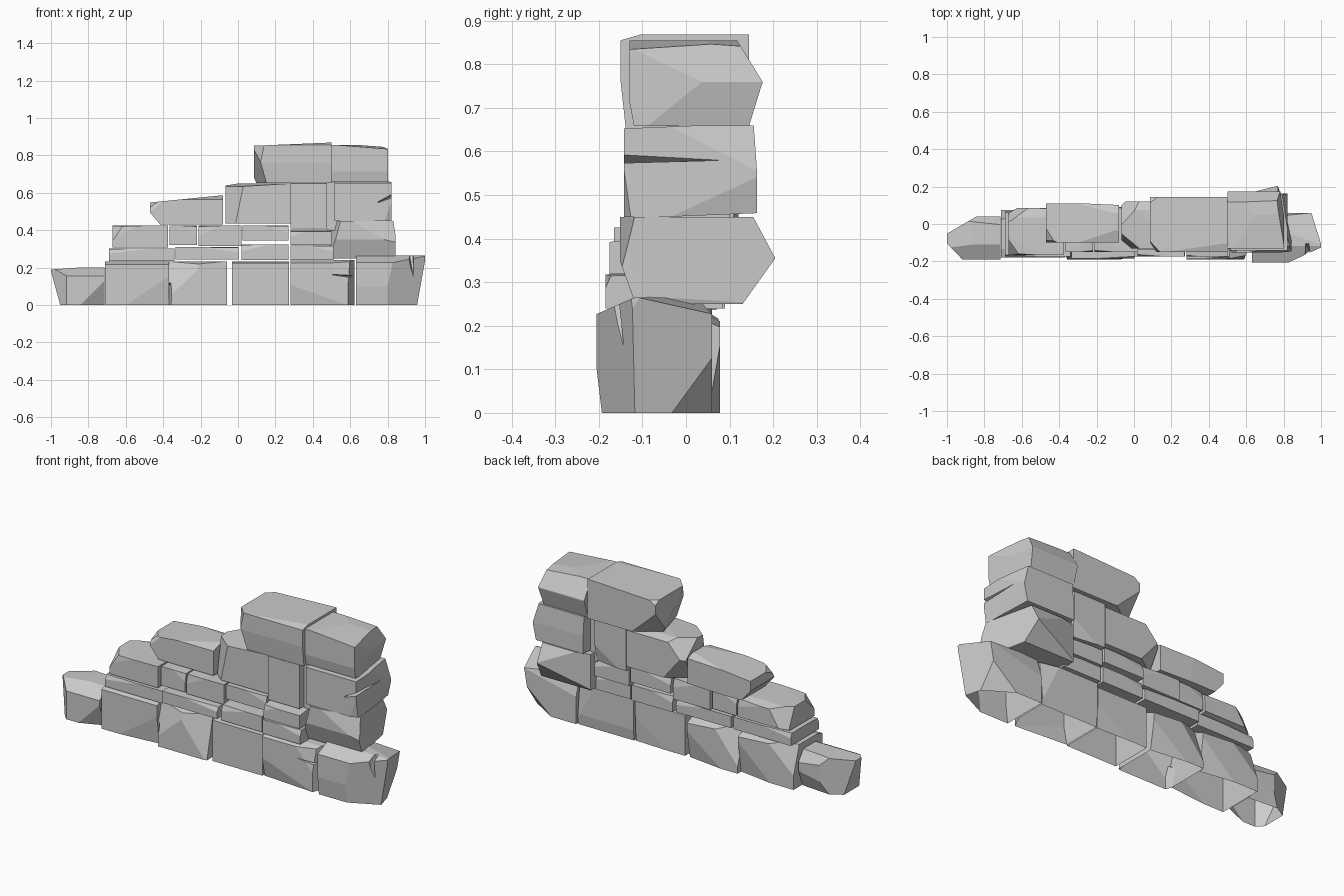
import bpy, bmesh
from mathutils import Vector

if "Cube" in bpy.data.objects:
    bpy.data.objects.remove(bpy.data.objects["Cube"])


def stone(name, xr, yr, zr, cuts=()):
    """Box chipped by planes (nx, ny, nz, d), given in the box's own -1..1 space."""
    bm = bmesh.new()
    bmesh.ops.create_cube(bm, size=2)
    for nx, ny, nz, d in cuts:
        n = Vector((nx, ny, nz))
        bmesh.ops.bisect_plane(
            bm, geom=bm.verts[:] + bm.edges[:] + bm.faces[:], dist=1e-5,
            plane_co=n * d / n.length_squared, plane_no=n, clear_outer=True)
        edges = [e for e in bm.edges if e.is_boundary]
        if edges:
            bmesh.ops.holes_fill(bm, edges=edges, sides=0)
    for v in bm.verts:
        v.co = Vector([(r[0] + r[1]) / 2 + c * (r[1] - r[0]) / 2
                       for c, r in zip(v.co, (xr, yr, zr))])
    bmesh.ops.recalc_face_normals(bm, faces=bm.faces[:])
    me = bpy.data.meshes.new(name)
    bm.to_mesh(me)
    bm.free()
    ob = bpy.data.objects.new(name, me)
    bpy.context.collection.objects.link(ob)
    return ob


def crack(ob, points):
    """Cut a wedge (hull of the points) out of a stone."""
    bm = bmesh.new()
    for p in points:
        bm.verts.new(p)
    bmesh.ops.convex_hull(bm, input=bm.verts[:])
    bmesh.ops.recalc_face_normals(bm, faces=bm.faces[:])
    me = bpy.data.meshes.new("crack_cutter")
    bm.to_mesh(me)
    bm.free()
    cutter = bpy.data.objects.new("crack_cutter", me)
    bpy.context.collection.objects.link(cutter)
    cutter.hide_render = True
    mod = ob.modifiers.new("crack", 'BOOLEAN')
    mod.operation = 'DIFFERENCE'
    mod.solver = 'EXACT'
    mod.object = cutter
    dg = bpy.context.evaluated_depsgraph_get()
    new = bpy.data.meshes.new_from_object(ob.evaluated_get(dg))
    ob.modifiers.clear()
    ob.data = new
    bpy.data.objects.remove(cutter)


TOP_FRONT = (0, -.35, 1, 1.22)   # worn upper front edge

# Large footing stones
base = []
base.append(stone("base_stone_far_left", (-1, -.715), (-.19, .04), (0, .2), [
    (-.62, -.48, 0, .74), (-.8, 1.1, 0, 1.02), (-1.8, 0, -.345, 1.52),
    (0, -.5, .8, .95), (-.1, 0, 1, 1.0), (.1, 1, -.35, 1.12), (.1, .8, .5, 1.1),
    (.5, -1, -.35, 1.4)]))
base.append(stone("base_stone_left", (-.71, -.37), (-.18, .075), (0, .232), [
    TOP_FRONT, (.12, -1, -.12, 1.08), (.2, 1, -.15, 1.12), (-.4, 1, .3, 1.3),
    (.1, .5, 1, 1.35)]))
s = stone("base_stone_mid_left", (-.37, -.06), (-.19, .078), (0, .232), [
    TOP_FRONT, (.35, -1, .2, 1.12), (-.3, -1, .25, 1.15), (.15, 1, -.15, 1.1),
    (-.5, 1, .3, 1.3), (.1, .5, 1, 1.3)])
crack(s, [(-.375, -.2, .14), (-.35, -.2, .13), (-.38, -.2, -.01), (-.355, -.2, -.01),
          (-.37, -.13, .1), (-.38, -.13, -.01)])
base.append(s)
base.append(stone("base_stone_middle", (-.033, .272), (-.175, .055), (0, .232), [
    (0, -.15, 1, 1.09), (.05, 1, -.05, 1.04), (0, .2, 1, 1.12)]))
s = stone("base_stone_mid_right", (.28, .622), (-.19, .06), (0, .24), [
    TOP_FRONT, (.25, -1, .15, 1.18), (-.1, -1, -.2, 1.12), (.3, 1, .1, 1.22),
    (0, 1, -.12, 1.06), (.6, -.2, 0, .68)])
crack(s, [(.49, -.2, .165), (.6, -.2, .16), (.62, -.2, .145), (.52, -.13, .158),
          (.62, -.13, .155)])
base.append(s)
s = stone("base_stone_far_right", (.63, 1), (-.205, .06), (0, .265), [
    (.62, -.92, -.1, .89), (1.8, .35, -.22, 1.49), (0, -1, -.12, 1.03),
    (.6, .7, -.5, 1.1), (0, -.35, .8, .92), (.12, .25, 1, 1.05), (-.1, 1, .3, 1.14)])
crack(s, [(.905, -.23, .28), (.945, -.23, .28), (.915, -.1, .28), (.935, -.1, .28),
          (.93, -.22, .12), (.94, -.15, .14)])
base.append(s)

# Footing stones are open underneath
for ob in base:
    bm = bmesh.new()
    bm.from_mesh(ob.data)
    under = [f for f in bm.faces if all(v.co.z < .001 for v in f.verts)]
    bmesh.ops.delete(bm, geom=under, context='FACES')
    bm.to_mesh(ob.data)
    bm.free()

# Thin courses: x range, y range, z range
thin = [
    ("left", (-.69, -.34), (-.175, .07), (.236, .303)),
    ("mid_left", (-.335, .002), (-.185, .085), (.245, .31)),
    ("middle", (.02, .27), (-.175, .09), (.24, .325)),
    ("mid_right", (.28, .51), (-.185, .085), (.24, .318)),
]
for i, (n, x, y, z) in enumerate(thin):
    t = .08 if i % 2 else -.08
    stone("lower_course_" + n, x, y, z, [
        (t, -.12, 1, 1.1), (t, -1, .12, 1.1), (t, 1, .1, 1.1)])
upper = [
    ("left", (-.67, -.375), (-.165, .085), (.308, .425)),
    ("small", (-.365, -.218), (-.15, .08), (.32, .425)),
    ("mid_left", (-.21, .018), (-.15, .09), (.315, .425)),
    ("middle", (.025, .27), (-.14, .1), (.345, .425)),
    ("mid_right", (.28, .5), (-.175, .1), (.32, .405)),
]
for i, (n, x, y, z) in enumerate(upper):
    t = .08 if i % 2 else -.08
    cuts = [(t, -.12, 1, 1.1), (t, -1, .08, 1.08), (-t, 1, .12, 1.1)]
    if n == "left":
        cuts += [(-1, -.6, .3, 1.5), (-.8, 1, .2, 1.4), (0, .5, 1, 1.3), (0, .6, -1, 1.4)]
    if n == "mid_right":
        cuts += [(0, -.4, 1, 1.1)]
    stone("upper_course_" + n, x, y, z, cuts)

# Stepped stones above the courses
stone("step_stone_low", (-.47, -.08), (-.1, .11), (.43, .585), [
    (-.25, 0, 1, .78), (-1, -.3, .5, 1.35), (-.7, -.8, .3, 1.45), (0, -.4, 1, 1.15),
    (-.9, 0, -.3, .95), (0, .5, 1, 1.25), (.08, 1, 0, 1.0)])
stone("step_stone_high", (-.067, .28), (-.13, .12), (.435, .65), [
    (-.1, -.1, 1, 1.0), (-.8, -.7, .1, 1.15), (-.9, .5, .5, 1.35), (-.8, .8, -.4, 1.45),
    (0, .35, 1, 1.22)])
stone("upright_stone", (.282, .475), (-.14, .12), (.41, .655), [
    (.1, 1, -.2, 1.15), (0, -.08, 1, 1.05)])
stone("filler_stone", (.475, .535), (-.1, .1), (.4, .655))

# Stacked pier at the right end
stone("pier_stone_low", (.49, .842), (-.152, .205), (.25, .45), [
    (1.88, .42, .1, 1.52), (1, .2, .2, 1.02), (1, .2, -.16, 1.0), (-.4, 1.6, 0, 1.36),
    (0, 1, .3, 1.015), (0, 1, -.4, .98), (0, -1, -.2, 1.0), (.15, -1, .15, 1.1),
    (-1, -.35, .15, 1.17)])
s = stone("pier_stone_middle", (.515, .822), (-.142, .163), (.45, .66), [
    (1, .1, -.15, 1.12), (0, -.06, 1, .99), (0, 1, .05, 1.0), (0, .06, -1, .98),
    (.4, -1, -.1, 1.4), (1, .15, .2, 1.15)])
crack(s, [(.73, -.2, .545), (.84, -.2, .605), (.84, -.2, .578), (.84, .1, .588),
          (.83, .1, .583), (.73, -.2, .54)])
stone("pier_stone_top", (.5, .803), (-.13, .175), (.658, .855), [
    (1, .15, .2, 1.02), (1, .15, -.12, 1.01), (0, 1, .4, 1.02), (0, 1, -.2, 1.0),
    (.12, -.08, 1, .99), (.1, .12, 1, 1.02), (0, -1, -.12, 1.05)])

# Capping block
stone("cap_stone", (.085, .5), (-.15, .145), (.652, .868), [
    (-1, -.2, -.16, 1.02), (-.9, -.6, .1, 1.35), (-.8, .8, -.45, 1.5),
    (-.08, 0, 1, .93), (0, -.4, 1, 1.28), (0, -1, -.08, 1.0), (-.6, .5, .6, 1.5)])
